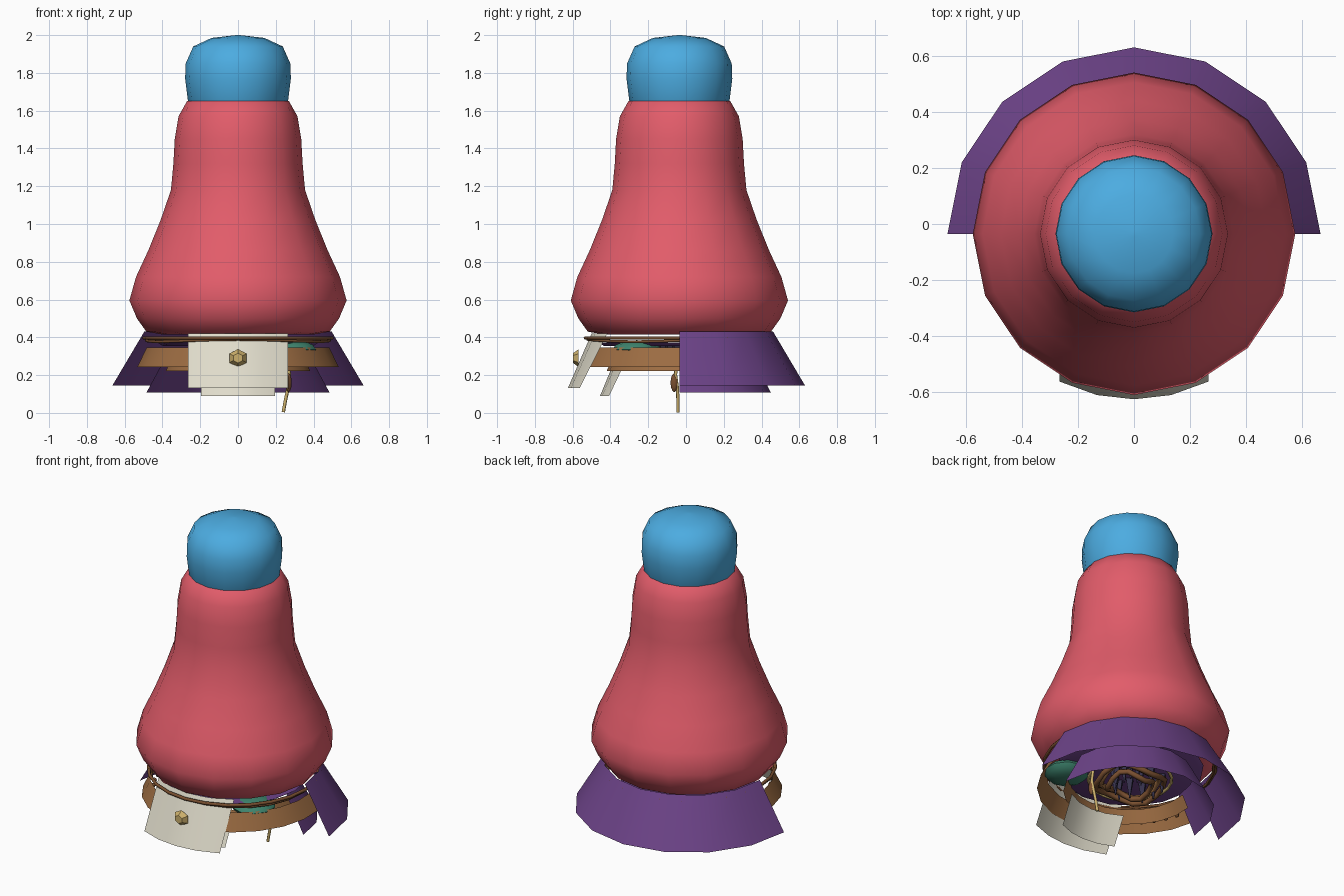
import bpy, bmesh, math, random
from mathutils import Vector

if "Cube" in bpy.data.objects:
    bpy.data.objects.remove(bpy.data.objects["Cube"])

random.seed(4)
CY = -0.035          # y of the turning axis
SIDES = 16


def srgb(r, g, b):
    f = lambda c: c / 12.92 if c <= 0.04045 else ((c + 0.055) / 1.055) ** 2.4
    return [f(c / 255) for c in (r, g, b)] + [1]


def mat(name, *rgb):
    m = bpy.data.materials.new(name)
    m.diffuse_color = srgb(*rgb)
    m.use_nodes = True
    m.node_tree.nodes["Principled BSDF"].inputs["Base Color"].default_value = m.diffuse_color
    return m


RED = mat("red", 226, 92, 106)
BLUE = mat("blue", 76, 172, 225)
PURPLE = mat("purple", 110, 68, 138)
CREAM = mat("cream", 224, 220, 203)
BROWN = mat("brown", 156, 108, 66)
ROPE = mat("dark brown", 122, 80, 48)
GOLD = mat("gold", 204, 176, 108)
TEAL = mat("teal", 62, 132, 110)
NAVY = mat("navy", 52, 48, 74)


def finish(name, bm, material, smooth=None, normals=False):
    if normals:
        bmesh.ops.recalc_face_normals(bm, faces=bm.faces)
    me = bpy.data.meshes.new(name)
    bm.to_mesh(me)
    bm.free()
    ob = bpy.data.objects.new(name, me)
    bpy.context.collection.objects.link(ob)
    me.materials.append(material)
    if smooth:
        bpy.ops.object.select_all(action='DESELECT')
        ob.select_set(True)
        bpy.context.view_layer.objects.active = ob
        bpy.ops.object.shade_smooth_by_angle(angle=math.radians(smooth))
    return ob


def lathe(name, profile, material, start=0, end=360, sides=SIDES, caps=False, smooth=50):
    """Turn (radius, z) points around the axis; partial angles give open sheets."""
    bm = bmesh.new()
    full = end - start == 360
    rows = []
    for r, z in profile:
        rows.append([bm.verts.new((r * math.cos(a), CY + r * math.sin(a), z))
                     for a in (math.radians(start + (end - start) * i / sides)
                               for i in range(sides if full else sides + 1))])
    for lo, hi in zip(rows, rows[1:]):
        for i in range(sides):
            j = (i + 1) % len(lo)
            bm.faces.new((lo[i], lo[j], hi[j], hi[i]))
    if caps:
        bm.faces.new(rows[0][::-1])
        bm.faces.new(rows[-1])
    return finish(name, bm, material, smooth)


def plate(name, half, low, high, material):
    """Curved rectangular apron; low and high are (radius, z)."""
    bm = bmesh.new()
    cols = []
    for i in range(5):
        x = half * (i / 2 - 1)
        cols.append([bm.verts.new((x, CY - math.sqrt(r * r - x * x), z)) for r, z in (low, high)])
    for a, b in zip(cols, cols[1:]):
        bm.faces.new((a[0], b[0], b[1], a[1]))
    return finish(name, bm, material, 50)


def tube(name, points, radius, material, cyclic=False):
    cu = bpy.data.curves.new(name, 'CURVE')
    cu.dimensions = '3D'
    cu.bevel_depth = radius
    cu.bevel_resolution = 1
    cu.use_fill_caps = True
    sp = cu.splines.new('POLY')
    sp.points.add(len(points) - 1)
    for p, co in zip(sp.points, points):
        p.co = (*co, 1)
    sp.use_cyclic_u = cyclic
    cu.materials.append(material)
    ob = bpy.data.objects.new(name, cu)
    bpy.context.collection.objects.link(ob)
    return ob


def ring(name, r, z, thick, material, wave=0, n=24):
    pts = [(r * math.cos(t), CY + r * math.sin(t), z + wave * math.sin(3 * t))
           for t in (2 * math.pi * i / n for i in range(n))]
    return tube(name, pts, thick, material, True)


def ball(name, loc, size, material, seg=8, rings=6):
    bm = bmesh.new()
    bmesh.ops.create_uvsphere(bm, u_segments=seg, v_segments=rings, radius=1)
    bmesh.ops.scale(bm, vec=size, verts=bm.verts)
    bmesh.ops.translate(bm, vec=loc, verts=bm.verts)
    return finish(name, bm, material, 50)


# Bell-shaped body and rounded cap
lathe("body", [(0.40, 0.415), (0.485, 0.43), (0.535, 0.50), (0.575, 0.595), (0.54, 0.72),
               (0.475, 0.86), (0.41, 1.02), (0.355, 1.18), (0.342, 1.32), (0.335, 1.45),
               (0.315, 1.57), (0.27, 1.65), (0.20, 1.68)], RED, caps=True)
lathe("cap", [(0.25, 1.62), (0.265, 1.65), (0.28, 1.77), (0.277, 1.85), (0.237, 1.94),
              (0.14, 1.985), (0.01, 2.0)], BLUE, caps=True)

# Two nested half skirts at the back
lathe("outer_skirt", [(0.665, 0.145), (0.495, 0.432)], PURPLE, 0, 180, 8)
lathe("inner_skirt", [(0.485, 0.107), (0.365, 0.33)], PURPLE, 0, 180, 8)

# Two nested belts around the front
lathe("outer_belt", [(0.537, 0.243), (0.487, 0.345)], BROWN, 170, 370, 12)
lathe("inner_belt", [(0.385, 0.222), (0.35, 0.30)], BROWN, 170, 370, 12)

# Two front aprons with a hexagonal clasp
plate("outer_apron", 0.265, (0.59, 0.132), (0.465, 0.42), CREAM)
plate("inner_apron", 0.195, (0.42, 0.09), (0.35, 0.26), CREAM)
bm = bmesh.new()
bmesh.ops.create_cone(bm, cap_ends=True, segments=6, radius1=0.052, radius2=0.028, depth=0.03)
for v in bm.verts:
    x, y, z = v.co
    v.co = (x, -0.583 - z, 0.29 + y * 0.92)
finish("clasp", bm, GOLD, normals=True)

# Rope rings below the body
ring("rope_upper", 0.497, 0.397, 0.010, ROPE)
ring("rope_lower", 0.485, 0.383, 0.008, ROPE, 0.006)

# Underside: purple base, teal patch, gold hoop
lathe("base", [(0.40, 0.355), (0.425, 0.372)], PURPLE, caps=True)
ball("teal_patch", (0.29, -0.26, 0.335), (0.13, 0.13, 0.05), TEAL, 10)
ring("gold_hoop", 0.24, 0.30, 0.010, GOLD)

# Tangle of cords and dark shards in the middle
for k, (r, z) in enumerate([(0.17, 0.29), (0.13, 0.26), (0.20, 0.27)]):
    ring(f"cord_{k}", r, z, 0.017, ROPE if k else BROWN, 0.025, 16)
bm = bmesh.new()
for i in range(14):
    a = 2 * math.pi * i / 14
    r = random.uniform(0.07, 0.2)
    made = bmesh.ops.create_cone(bm, cap_ends=True, segments=4, radius1=0.004,
                                 radius2=0.03, depth=0.13)["verts"]
    bmesh.ops.translate(bm, verts=made, vec=Vector((r * math.cos(a), CY + r * math.sin(a), 0.30)))
finish("shards", bm, NAVY)

# Studs inside the belt
for i in range(4):
    a = math.radians(195 + 9 * i)
    ball(f"stud_{i}", (0.47 * math.cos(a), CY + 0.47 * math.sin(a), 0.285),
         (0.014, 0.014, 0.014), ROPE, 6, 4)

# Hanging tassel with a knot
tube("tassel", [(0.26, -0.05, 0.31), (0.272, -0.055, 0.2), (0.265, -0.045, 0.13),
                (0.252, -0.043, 0.07), (0.24, -0.043, 0.004)], 0.009, GOLD)
ball("knot", (0.268, -0.062, 0.16), (0.016, 0.02, 0.05), ROPE)
